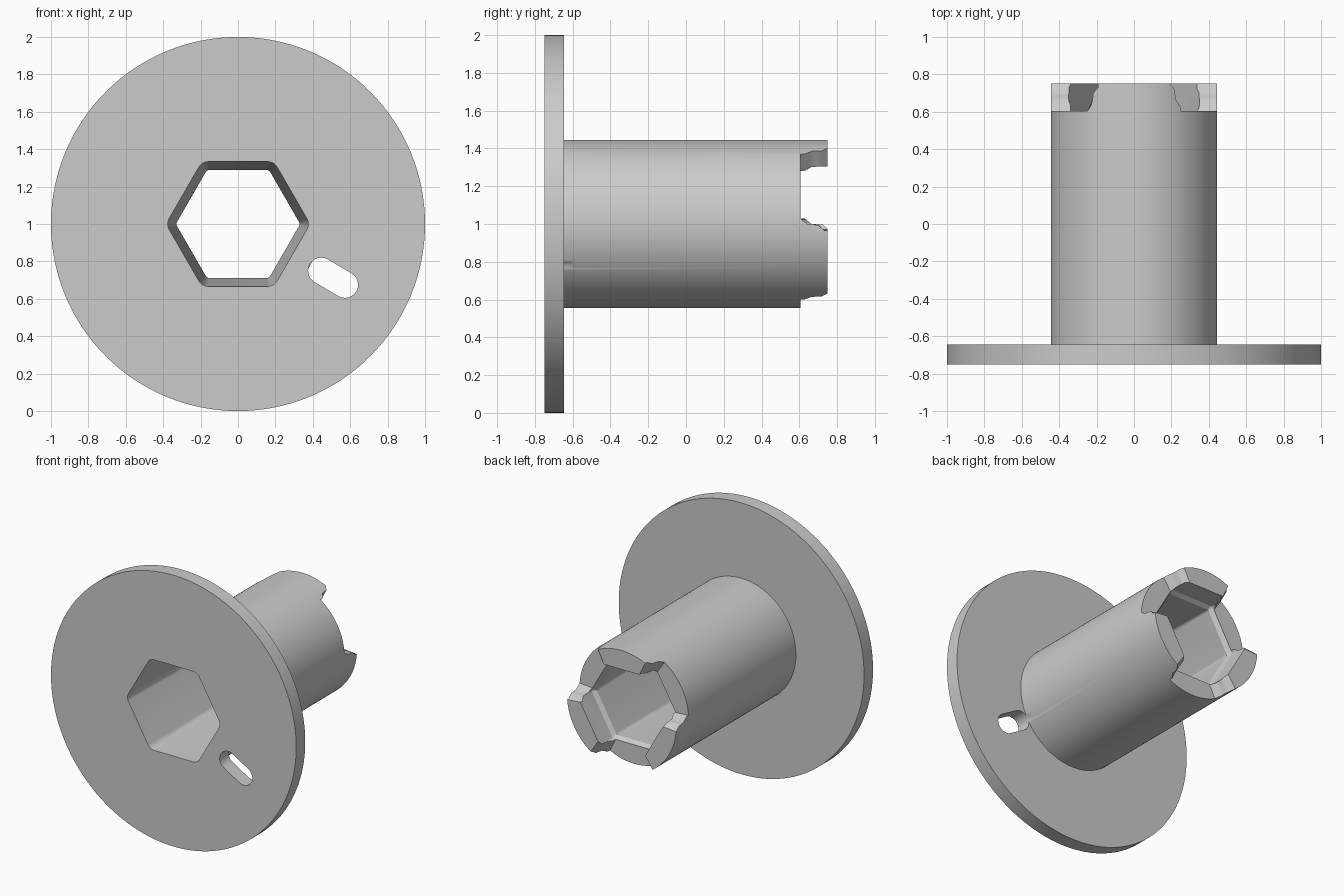
import bpy, bmesh
from math import radians, cos, sin

cube = bpy.data.objects.get("Cube")
if cube:
    bpy.data.objects.remove(cube, do_unlink=True)

grey = bpy.data.materials.new("plain grey")
grey.use_nodes = True
grey.diffuse_color = (0.6, 0.6, 0.6, 1)
grey.node_tree.nodes["Principled BSDF"].inputs["Base Color"].default_value = (0.6, 0.6, 0.6, 1)


def polar(r, degrees):
    return r * cos(radians(degrees)), r * sin(radians(degrees))


def circle(r, n=128):
    return [polar(r, 360 * i / n) for i in range(n)]


def rounded_hex(apothem, r, steps=6):
    """Hexagon with filleted corners, two of them on the x axis."""
    points = []
    for corner in range(0, 360, 60):
        cx, cz = polar((apothem - r) / cos(radians(30)), corner)
        for i in range(steps + 1):
            dx, dz = polar(r, corner - 30 + 60 * i / steps)
            points.append((cx + dx, cz + dz))
    return points


def slot(a, b, r, start, steps=12):
    """Capsule outline around two centres; start is the direction of its first side."""
    points = []
    for (cx, cz), turn in ((a, start), (b, start + 180)):
        for i in range(steps + 1):
            dx, dz = polar(r, turn + 180 * i / steps)
            points.append((cx + dx, cz + dz))
    return points


def loft(name, sections):
    """Closed solid through (y, outline) sections along the axis."""
    bm = bmesh.new()
    rings = [[bm.verts.new((x, y, 1 + z)) for x, z in outline] for y, outline in sections]
    for a, b in zip(rings, rings[1:]):
        for i in range(len(a)):
            j = (i + 1) % len(a)
            bm.faces.new((a[i], a[j], b[j], b[i]))
    bm.faces.new(rings[0])
    bm.faces.new(rings[-1])
    bmesh.ops.recalc_face_normals(bm, faces=bm.faces)
    mesh = bpy.data.meshes.new(name)
    bm.to_mesh(mesh)
    bm.free()
    mesh.materials.append(grey)
    obj = bpy.data.objects.new(name, mesh)
    bpy.context.collection.objects.link(obj)
    return obj


# Round flange with the tube behind it
body = loft("flanged_tube", [(-0.75, circle(1)), (-0.645, circle(1)),
                             (-0.645, circle(0.445)), (0.75, circle(0.445))])

# Tapered hexagonal bore, slightly wider again between the teeth
cutters = [loft("bore_cutter", [(-0.8, rounded_hex(0.335, 0.06)),
                                (0.57, rounded_hex(0.288, 0.02)),
                                (0.6, rounded_hex(0.305, 0.02)),
                                (0.8, rounded_hex(0.305, 0.02))])]

# Slanted slot through the flange
outline = slot((0.445, 0.75 - 1), (0.572, 0.675 - 1), 0.07, 60)
cutters.append(loft("slot_cutter", [(-0.8, outline), (-0.6, outline)]))

# Three flared gaps that leave the crown of teeth
flare = [(0.605, 26.1), (0.665, 30), (0.7, 30.6), (0.75, 34.5), (0.8, 38)]
for middle in (30, 150, 270):
    cutters.append(loft("gap_cutter", [
        (y, [(0, 0), polar(0.7, middle - half), polar(0.7, middle + half)])
        for y, half in flare]))

for cutter in cutters:
    cutter.hide_render = True
    cut = body.modifiers.new(cutter.name, 'BOOLEAN')
    cut.operation = 'DIFFERENCE'
    cut.solver = 'EXACT'
    cut.object = cutter

# Bake the cuts and drop the helpers
bpy.context.view_layer.update()
graph = bpy.context.evaluated_depsgraph_get()
result = bpy.data.meshes.new_from_object(body.evaluated_get(graph))
body.modifiers.clear()
body.data = result
for cutter in cutters:
    bpy.data.objects.remove(cutter, do_unlink=True)

# Smooth round walls, crisp edges
bpy.ops.object.select_all(action='DESELECT')
body.select_set(True)
bpy.context.view_layer.objects.active = body
bpy.ops.object.shade_smooth_by_angle(angle=radians(25))
